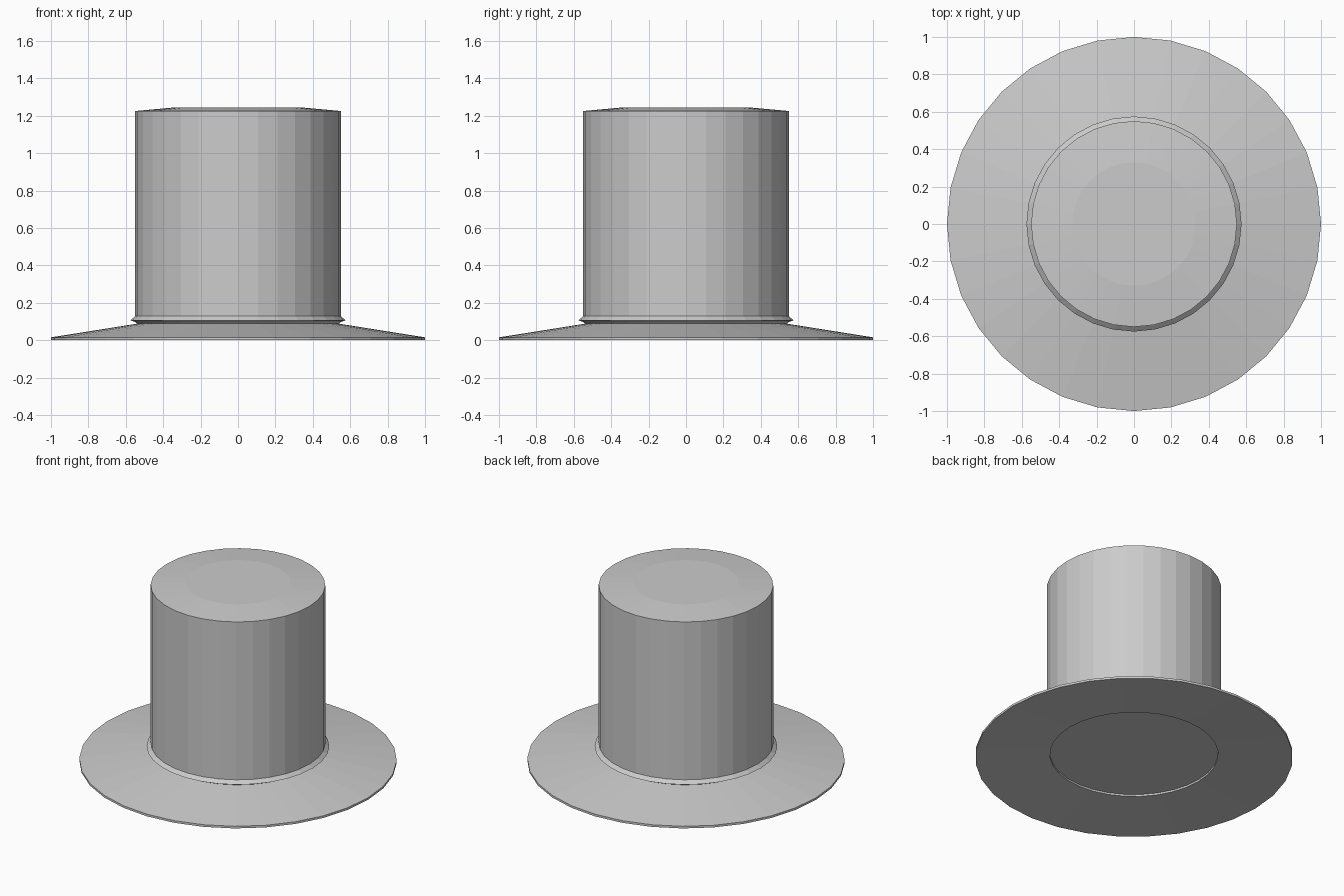
import bpy, bmesh, math

if "Cube" in bpy.data.objects:
    bpy.data.objects.remove(bpy.data.objects["Cube"])

SIDES = 32


def lathe(name, profile):
    """Revolve (radius, z) points about z; a radius of 0.0 at an end means a flat cap."""
    bm = bmesh.new()
    rings = []
    for r, z in profile:
        rings.append([bm.verts.new((r * math.cos(2 * math.pi * i / SIDES),
                                    r * math.sin(2 * math.pi * i / SIDES), z))
                      for i in range(SIDES)] if r > 0 else None)
    for a, b in zip(rings, rings[1:]):
        if a is None:
            bm.faces.new(b[::-1])
        elif b is None:
            bm.faces.new(a)
        else:
            for i in range(SIDES):
                j = (i + 1) % SIDES
                bm.faces.new((a[i], a[j], b[j], b[i]))
    mesh = bpy.data.meshes.new(name)
    bm.to_mesh(mesh)
    bm.free()
    obj = bpy.data.objects.new(name, mesh)
    bpy.context.collection.objects.link(obj)
    return obj


# Sloping brim with a shallow recess closing the underside
lathe("brim", [(0, 0.035), (0.53, 0.035), (0.53, 0.022),
               (1.0, 0.0), (1.0, 0.015), (0.54, 0.088)])

# Thin flared ring around the base of the crown
lathe("band", [(0.54, 0.088), (0.55, 0.097), (0.575, 0.106), (0.55, 0.128)])

# Tall straight crown with a slightly raised top
lathe("crown", [(0.55, 0.128), (0.55, 1.225), (0.33, 1.245), (0, 1.245)])
